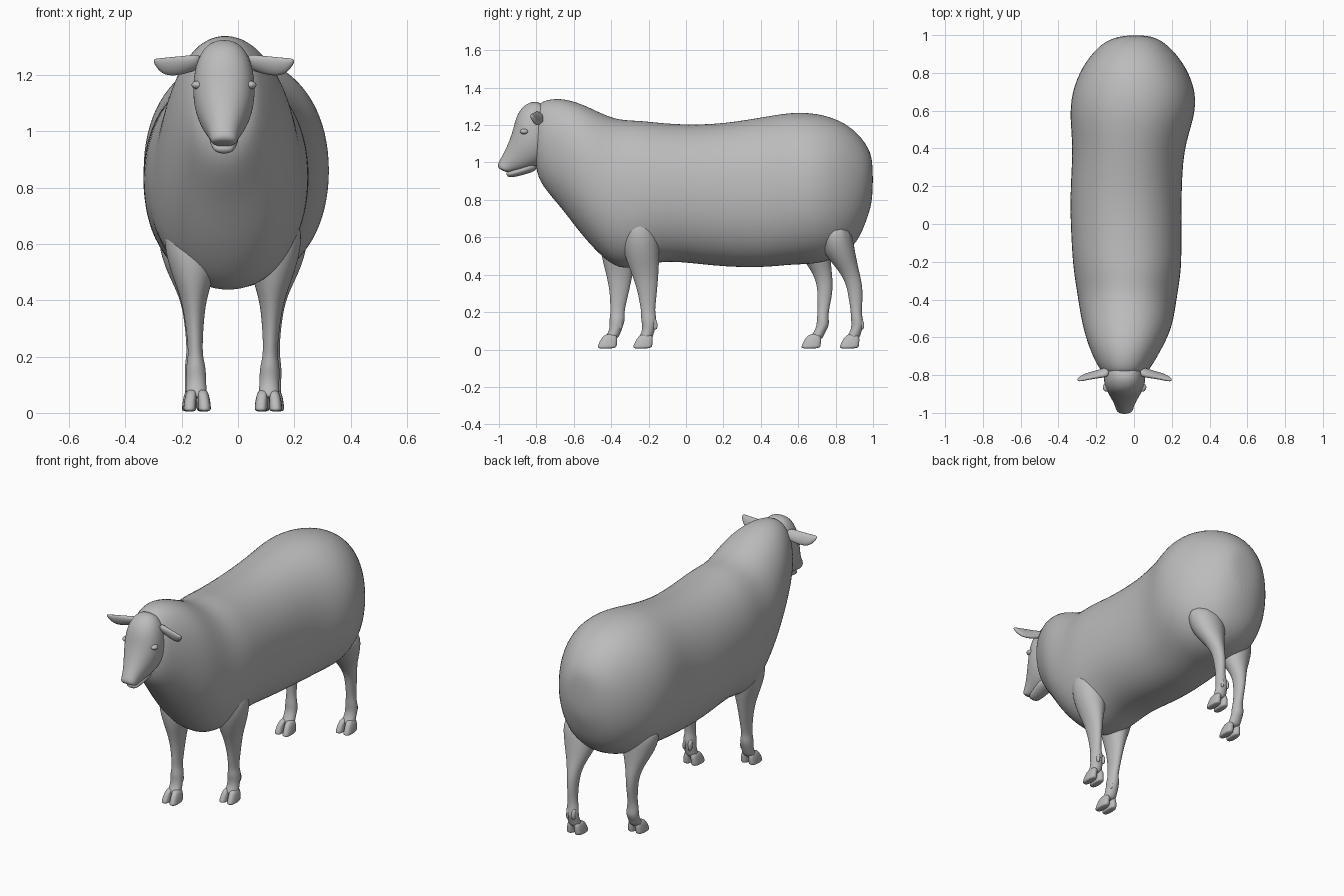
import bpy, math
from math import sin, cos, pi
from mathutils import Vector

cube = bpy.data.objects.get("Cube")
if cube:
    bpy.data.objects.remove(cube, do_unlink=True)

# One plain grey for the whole animal
wool_grey = bpy.data.materials.new("wool grey")
wool_grey.use_nodes = True
colour = (0.5, 0.5, 0.5, 1)
wool_grey.diffuse_color = colour
wool_grey.node_tree.nodes["Principled BSDF"].inputs["Base Color"].default_value = colour


def power(value, exponent):
    return math.copysign(abs(value) ** exponent, value)


def loft(name, rings, sides=12, squareness=2.0):
    """Skin a smooth closed tube over rings given as (centre, half axis, half axis)."""
    verts, faces = [], []
    for centre, u, v in rings:
        for i in range(sides):
            a = 2 * pi * i / sides
            verts.append(centre + u * power(cos(a), 2 / squareness) + v * power(sin(a), 2 / squareness))
    for r in range(len(rings) - 1):
        for i in range(sides):
            j = (i + 1) % sides
            faces.append((r * sides + i, r * sides + j, (r + 1) * sides + j, (r + 1) * sides + i))
    last = (len(rings) - 1) * sides
    faces.append(tuple(reversed(range(sides))))
    faces.append(tuple(range(last, last + sides)))
    mesh = bpy.data.meshes.new(name)
    mesh.from_pydata(verts, [], faces)
    mesh.materials.append(wool_grey)
    obj = bpy.data.objects.new(name, mesh)
    bpy.context.collection.objects.link(obj)
    bpy.ops.object.select_all(action='DESELECT')
    obj.select_set(True)
    bpy.context.view_layer.objects.active = obj
    # consistent outward normals
    bpy.ops.object.mode_set(mode='EDIT')
    bpy.ops.mesh.select_all(action='SELECT')
    bpy.ops.mesh.normals_make_consistent(inside=False)
    bpy.ops.object.mode_set(mode='OBJECT')
    bpy.ops.object.shade_smooth()
    smooth = obj.modifiers.new("smooth", 'SUBSURF')
    smooth.levels = smooth.render_levels = 2
    return obj


def profile_ring(front, back, x, half_width):
    """Ring spanning two points (y, z) of a side profile."""
    a, b = Vector((x, *front)), Vector((x, *back))
    return (a + b) / 2, Vector((half_width, 0, 0)), (a - b) / 2


# Woolly body: y, top, bottom, centre x, half width
body_rows = [
    (1.0, 1.02, .8, .01, .07),
    (.97, 1.09, .7, 0, .15),
    (.92, 1.16, .57, 0, .21),
    (.83, 1.23, .49, 0, .28),
    (.7, 1.27, .45, 0, .335),
    (.56, 1.275, .45, -.01, .335),
    (.4, 1.245, .43, -.03, .295),
    (.15, 1.205, .44, -.045, .3),
    (-.1, 1.21, .475, -.04, .295),
    (-.24, 1.23, .44, -.035, .29),
    (-.36, 1.23, .42, -.035, .27),
    (-.46, 1.27, .5, -.035, .255),
    (-.56, 1.32, .61, -.035, .235),
    (-.67, 1.35, .76, -.045, .19),
    (-.77, 1.335, .87, -.05, .135),
    (-.81, 1.29, .97, -.05, .095),
]
loft("woolly_body", [profile_ring((y, top), (y, low), x, w)
                     for y, top, low, x, w in body_rows], 20, 2.15)

# Head: front profile point, back profile point, half width
head_x = -.05
head_rows = [
    ((-.8, 1.335), (-.73, 1.29), .05),
    ((-.87, 1.31), (-.7, 1.2), .095),
    ((-.91, 1.25), (-.7, 1.12), .112),
    ((-.925, 1.18), (-.73, 1.04), .112),
    ((-.945, 1.12), (-.78, .985), .095),
    ((-.97, 1.06), (-.85, .96), .07),
    ((-.995, 1.015), (-.91, .95), .052),
    ((-1.01, .985), (-.945, .945), .048),
    ((-1.0, .965), (-.965, .95), .035),
]
loft("head", [profile_ring(f, b, head_x, w) for f, b, w in head_rows], 16, 2.2)

jaw_rows = [
    ((-.82, 1.02), (-.78, .96), .06),
    ((-.89, .98), (-.86, .935), .05),
    ((-.94, .965), (-.92, .92), .042),
    ((-.965, .945), (-.955, .92), .03),
]
loft("lower_jaw", [profile_ring(f, b, head_x, w) for f, b, w in jaw_rows])

# Ears, eyes and brows on both sides of the head
ear_rows = [
    (.08, -.78, 1.25, .025, .02),
    (.12, -.79, 1.24, .03, .018),
    (.165, -.8, 1.232, .035, .015),
    (.21, -.81, 1.23, .032, .014),
    (.235, -.82, 1.24, .02, .01),
    (.25, -.825, 1.25, .006, .005),
]
for side, label in ((1, "left"), (-1, "right")):
    loft(label + "_ear", [(Vector((head_x + side * x, y, z)), Vector((0, -t, h)), Vector((0, t, t / 2)))
                          for x, y, z, h, t in ear_rows])
    eye_centre = Vector((head_x + side * .094, -.865, 1.165))
    loft(label + "_eye", [(eye_centre + Vector((side * .022 * cos(a), 0, 0)),
                           Vector((0, .026 * sin(a), 0)), Vector((0, 0, .017 * sin(a))))
                          for a in (.2, .8, 1.5, 2.3, 2.9)])

# Legs: height, front y, back y, half width, all about the hoof centre
front_leg_rows = [
    (.05, -.04, .045, .042),
    (.09, -.012, .055, .036),
    (.13, -.01, .065, .037),
    (.165, -.018, .07, .036),
    (.2, -.015, .06, .027),
    (.25, -.025, .065, .028),
    (.31, -.035, .072, .033),
    (.4, -.065, .08, .045),
    (.48, -.1, .085, .075),
    (.6, -.13, .09, .11),
    (.72, -.1, .06, .09),
]
hind_leg_rows = [
    (.05, -.035, .05, .042),
    (.09, -.005, .055, .036),
    (.13, .005, .075, .037),
    (.165, 0, .065, .036),
    (.21, .0, .06, .027),
    (.27, -.012, .066, .028),
    (.33, -.02, .065, .033),
    (.39, -.045, .055, .042),
    (.45, -.09, .04, .065),
    (.54, -.17, .025, .11),
    (.68, -.18, 0, .13),
]


def leg(name, rows, x, y, lean, splay):
    def ring(z, front, back, w):
        shift = y + lean * z
        return profile_ring((shift + front, z), (shift + back, z), x + splay * z, w)
    loft(name, [ring(*row) for row in rows])
    for side, label in ((1, "left"), (-1, "right")):
        # cloven hoof
        toe_x = x + side * .024
        loft(f"{name}_{label}_toe", [
            profile_ring((y - .062, .003), (y + .045, .005), toe_x + side * .002, .024),
            profile_ring((y - .06, .018), (y + .047, .022), toe_x + side * .002, .024),
            profile_ring((y - .045, .05), (y + .05, .055), toe_x, .022),
            profile_ring((y - .02, .085), (y + .045, .085), toe_x - side * .006, .018)], 10, 2.8)
        # dewclaw
        loft(f"{name}_{label}_dewclaw", [
            profile_ring((y + .04, .11), (y + .072, .1), x + side * .018, .009),
            profile_ring((y + .03, .15), (y + .078, .14), x + side * .018, .013),
            profile_ring((y + .04, .175), (y + .06, .17), x + side * .016, .01)], 8)


leg("left_front_leg", front_leg_rows, .108, -.225, 0, .03)
leg("right_front_leg", front_leg_rows, -.145, -.415, .13, -.03)
leg("left_hind_leg", hind_leg_rows, .115, .88, 0, .03)
leg("right_hind_leg", hind_leg_rows, -.15, .675, .14, -.03)
